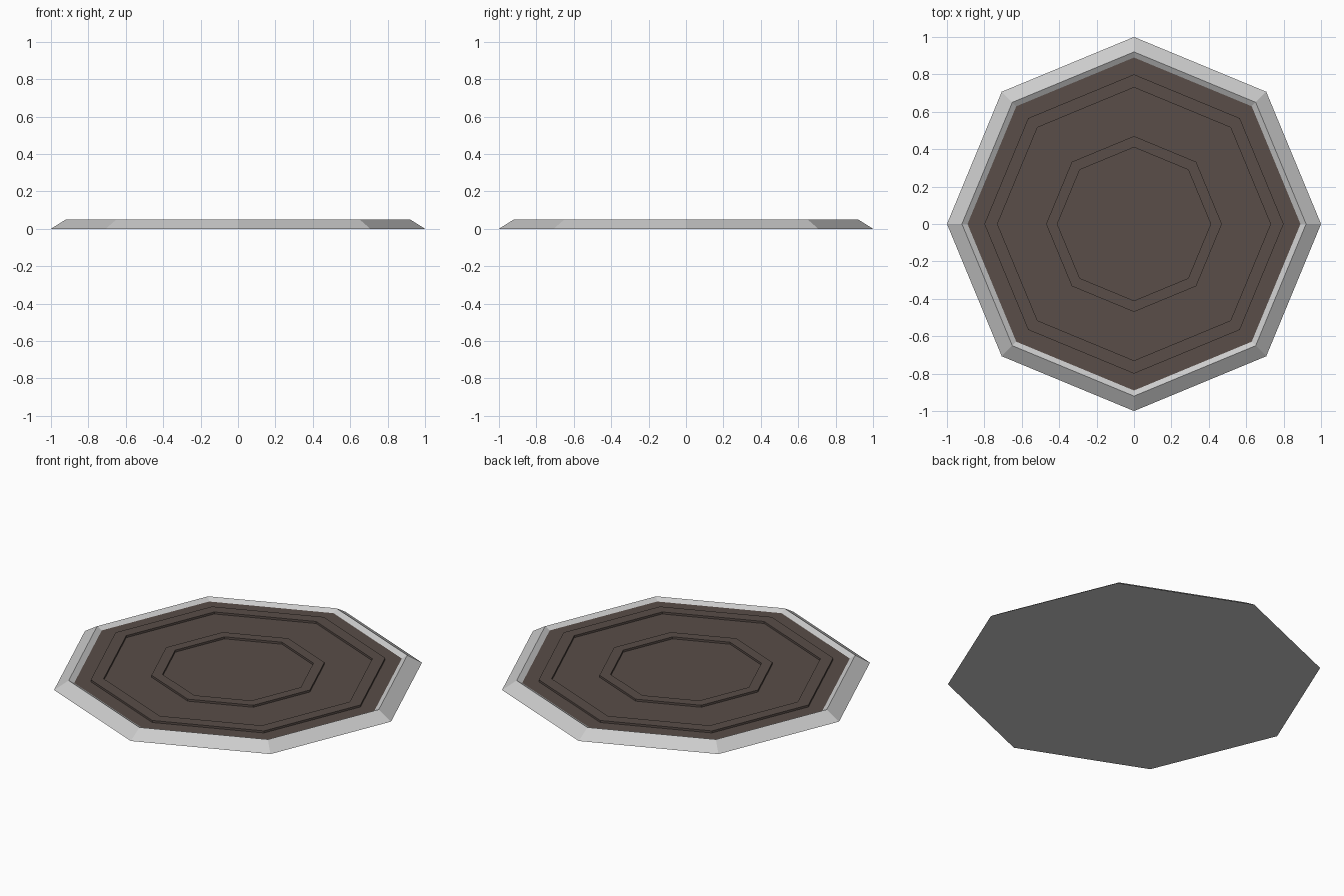
import bpy, bmesh
from math import cos, sin, tau

if "Cube" in bpy.data.objects:
    bpy.data.objects.remove(bpy.data.objects["Cube"])

SIDES = 8


def lathe(name, profile, mat=None, cap_start=False, cap_end=False, closed=False):
    """Sweep a (radius, height) profile around z with eight flat sides."""
    bm = bmesh.new()
    rings = [[bm.verts.new((r * cos(tau * i / SIDES), r * sin(tau * i / SIDES), z))
              for i in range(SIDES)] for r, z in profile]
    pairs = list(zip(rings, rings[1:]))
    if closed:
        pairs.append((rings[-1], rings[0]))
    for a, b in pairs:
        for i in range(SIDES):
            j = (i + 1) % SIDES
            bm.faces.new((a[i], a[j], b[j], b[i]))
    if cap_start:
        bm.faces.new(rings[0][::-1])
    if cap_end:
        bm.faces.new(rings[-1])
    bm.normal_update()
    mesh = bpy.data.meshes.new(name)
    bm.to_mesh(mesh)
    bm.free()
    obj = bpy.data.objects.new(name, mesh)
    bpy.context.collection.objects.link(obj)
    if mat:
        mesh.materials.append(mat)
    return obj


brown = bpy.data.materials.new("brown")
brown.diffuse_color = (0.10, 0.075, 0.065, 1)
brown.use_nodes = True
brown.node_tree.nodes["Principled BSDF"].inputs["Base Color"].default_value = brown.diffuse_color

FLOOR, STEP = 0.033, 0.045

# Grey base with sloped outer side, sharp lip and sloped inner side
lathe("base_rim", [(1.0, 0), (0.92, 0.05), (0.89, FLOOR)], cap_start=True)

# Brown inset floor, seals the base
lathe("floor_panel", [(0.89, FLOOR), (0.80, FLOOR)], brown, cap_end=True)

# Two raised octagonal bands on the floor
for name, outer, inner in (("outer_band", 0.80, 0.73), ("inner_band", 0.47, 0.41)):
    lathe(name, [(outer, FLOOR - 0.003), (outer, STEP), (inner, STEP), (inner, FLOOR - 0.003)],
          brown, closed=True)
